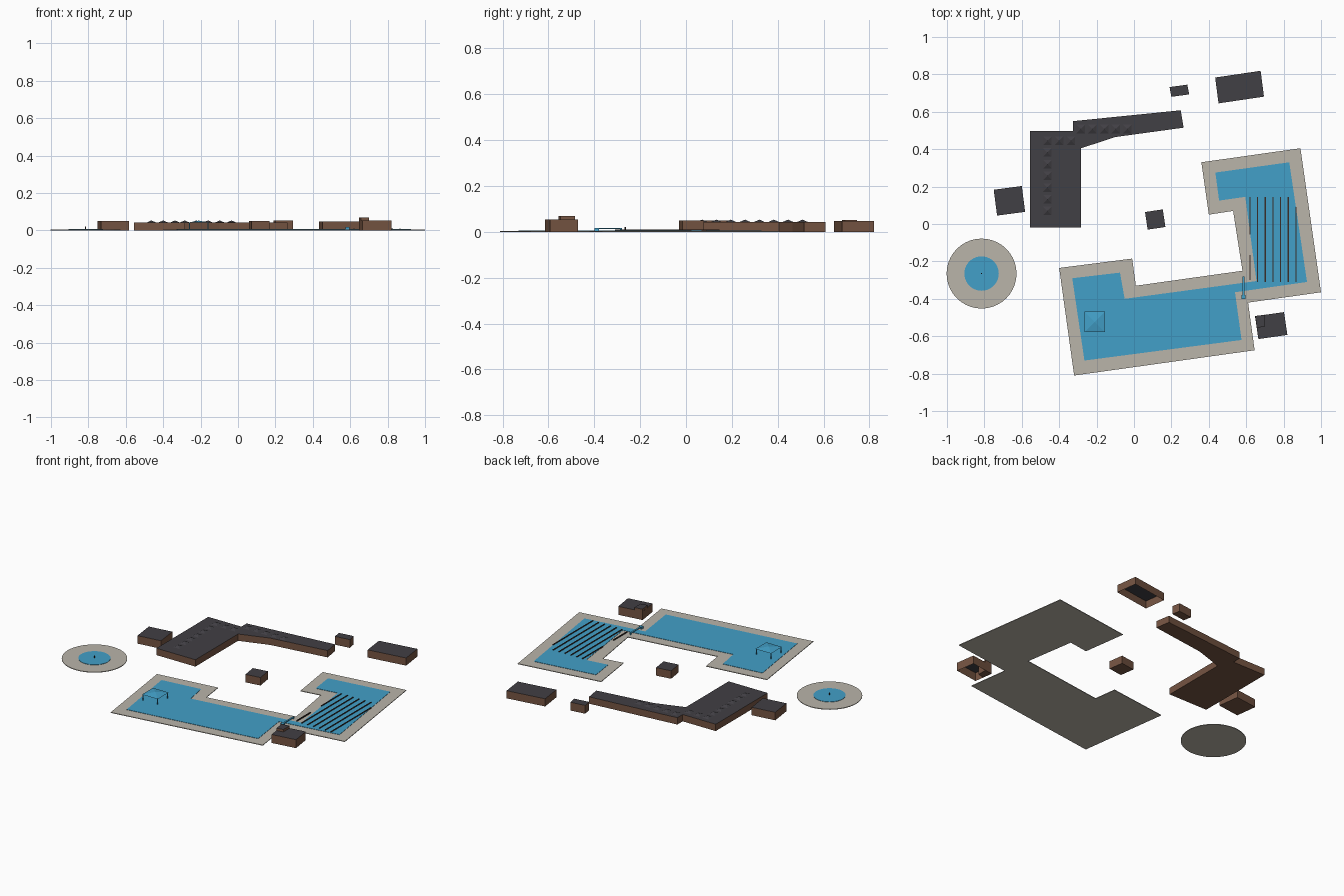
import bpy, bmesh
from mathutils import Vector

cube = bpy.data.objects.get("Cube")
if cube:
    bpy.data.objects.remove(cube, do_unlink=True)


def material(name, rgb):
    m = bpy.data.materials.new(name)
    m.use_nodes = True
    m.diffuse_color = (*rgb, 1)
    m.node_tree.nodes["Principled BSDF"].inputs["Base Color"].default_value = (*rgb, 1)
    return m


PAVING = material("pale paving", (0.49, 0.46, 0.40))
WATER = material("pool blue", (0.055, 0.35, 0.58))
WALL = material("brown wall", (0.18, 0.09, 0.055))
ROOF = material("charcoal roof", (0.053, 0.050, 0.058))
DARK = material("dark board", (0.04, 0.025, 0.02))


def finish(name, bm, mats):
    bmesh.ops.recalc_face_normals(bm, faces=bm.faces)
    mesh = bpy.data.meshes.new(name)
    bm.to_mesh(mesh)
    bm.free()
    for m in mats:
        mesh.materials.append(m)
    obj = bpy.data.objects.new(name, mesh)
    bpy.context.collection.objects.link(obj)
    return obj


def slab(name, outline, z0, z1, mats, open_base=False):
    """Extrude a plan outline; a second material goes on the top face."""
    bm = bmesh.new()
    base = bm.faces.new([bm.verts.new((x, y, z0)) for x, y in outline])
    res = bmesh.ops.extrude_face_region(bm, geom=[base], use_keep_orig=True)
    moved = [v for v in res["geom"] if isinstance(v, bmesh.types.BMVert)]
    bmesh.ops.translate(bm, verts=moved, vec=(0, 0, z1 - z0))
    bmesh.ops.recalc_face_normals(bm, faces=bm.faces)
    for f in list(bm.faces):
        if len(mats) > 1 and f.normal.z > 0.5:
            f.material_index = 1
        elif open_base and f.normal.z < -0.5:
            bmesh.ops.delete(bm, geom=[f], context="FACES_ONLY")
    return finish(name, bm, mats)


def box(name, x0, x1, y0, y1, z0, z1, mats):
    return slab(name, [(x0, y0), (x1, y0), (x1, y1), (x0, y1)], z0, z1, mats)


def block(name, corner, along, across, height, open_base=False):
    """Skewed rectangular building from one corner and two edge vectors."""
    c, a, b = Vector(corner), Vector(along), Vector(across)
    return slab(name, [c, c + a, c + a + b, c + b], 0, height, [WALL, ROOF], open_base)


def disc(name, x, y, radius, z0, z1, mat, sides=40):
    bm = bmesh.new()
    bmesh.ops.create_cone(bm, cap_ends=True, segments=sides, radius1=radius,
                          radius2=radius, depth=z1 - z0)
    bmesh.ops.translate(bm, verts=bm.verts, vec=(x, y, (z0 + z1) / 2))
    return finish(name, bm, [mat])


def pyramid(name, x, y, half, z0, z1, mat):
    bm = bmesh.new()
    corners = [bm.verts.new((x + sx * half, y + sy * half, z0))
               for sx, sy in ((-1, -1), (1, -1), (1, 1), (-1, 1))]
    tip = bm.verts.new((x, y, z1))
    bm.faces.new(corners)
    for i in range(4):
        bm.faces.new((corners[i], corners[(i + 1) % 4], tip))
    return finish(name, bm, [mat])


# Linked pools with their paved surround
slab("pool_surround", [
    (-0.40, -0.235), (-0.01, -0.185), (0.01, -0.33), (0.58, -0.25),
    (0.53, 0.07), (0.40, 0.05), (0.36, 0.33), (0.89, 0.405),
    (1.0, -0.365), (0.61, -0.42), (0.645, -0.675), (-0.32, -0.81)],
    0, 0.004, [PAVING])
slab("pool_water", [
    (-0.33, -0.29), (-0.075, -0.26), (-0.05, -0.40), (0.655, -0.305),
    (0.595, 0.145), (0.455, 0.125), (0.435, 0.275), (0.83, 0.33),
    (0.925, -0.31), (0.54, -0.365), (0.575, -0.62), (-0.265, -0.73)],
    0.003, 0.006, [WATER])

# Round pool with central spout
disc("round_surround", -0.815, -0.265, 0.187, 0, 0.004, PAVING)
disc("round_water", -0.815, -0.265, 0.092, 0.003, 0.006, WATER)
disc("spout", -0.815, -0.265, 0.003, 0.005, 0.02, DARK, 8)

# Swimming lane dividers
for i in range(7):
    x = 0.62 + i * 0.041
    top = 0.09 if i == 6 else 0.145
    spans = [(-0.30, -0.165), (-0.055, 0.145)] if i == 0 else [(-0.31, top)]
    for y0, y1 in spans:
        box("lane_divider", x - 0.003, x + 0.003, y0, y1, 0.004, 0.010, [DARK])

# Footbridge over the channel between the pools
box("bridge_beam", 0.580, 0.590, -0.39, -0.28, 0.013, 0.017, [WATER])
box("bridge_block", 0.575, 0.595, -0.40, -0.38, 0.004, 0.017, [WATER])
box("bridge_post", 0.582, 0.588, -0.288, -0.28, 0.004, 0.013, [WATER])

# Canopy standing in the pool
pyramid("canopy_roof", -0.21, -0.523, 0.055, 0.042, 0.052, WATER)
for sx in (-1, 1):
    for sy in (-1, 1):
        disc("canopy_post", -0.21 + sx * 0.05, -0.523 + sy * 0.05, 0.003,
             0.005, 0.043, WATER, 8)

# Main building: wide hall and angled wing
slab("main_building", [
    (-0.555, -0.02), (-0.283, -0.02), (-0.283, 0.405), (-0.10, 0.465),
    (0.265, 0.515), (0.25, 0.608), (-0.325, 0.55), (-0.325, 0.497),
    (-0.555, 0.497)], 0, 0.043, [WALL, ROOF])

# Pyramid skylights: column down the hall, rows along hall and wing
skylights = [(-0.463, 0.445 - i * 0.0625) for i in range(7)]
skylights += [(-0.40, 0.445), (-0.337, 0.445)]
skylights += [(-0.285 + i * 0.0625, 0.508) for i in range(5)]
for x, y in skylights:
    pyramid("skylight", x, y, 0.024, 0.0425, 0.053, ROOF)

# Detached buildings
block("left_annex", (-0.732, 0.045), (0.15, 0.02), (-0.018, 0.138), 0.05)
block("central_hut", (0.073, -0.03), (0.095, 0.014), (-0.014, 0.094), 0.05)
block("rear_hut", (0.2, 0.68), (0.095, 0.013), (-0.01, 0.052), 0.052)
block("rear_hall", (0.452, 0.645), (0.243, 0.036), (-0.018, 0.138), 0.048, True)
block("front_house", (0.665, -0.615), (0.155, 0.022), (-0.018, 0.122), 0.053, True)
slab("front_house_turret", [(0.657, -0.555), (0.70, -0.548), (0.70, -0.485),
                            (0.648, -0.492)], 0, 0.068, [WALL, ROOF])
